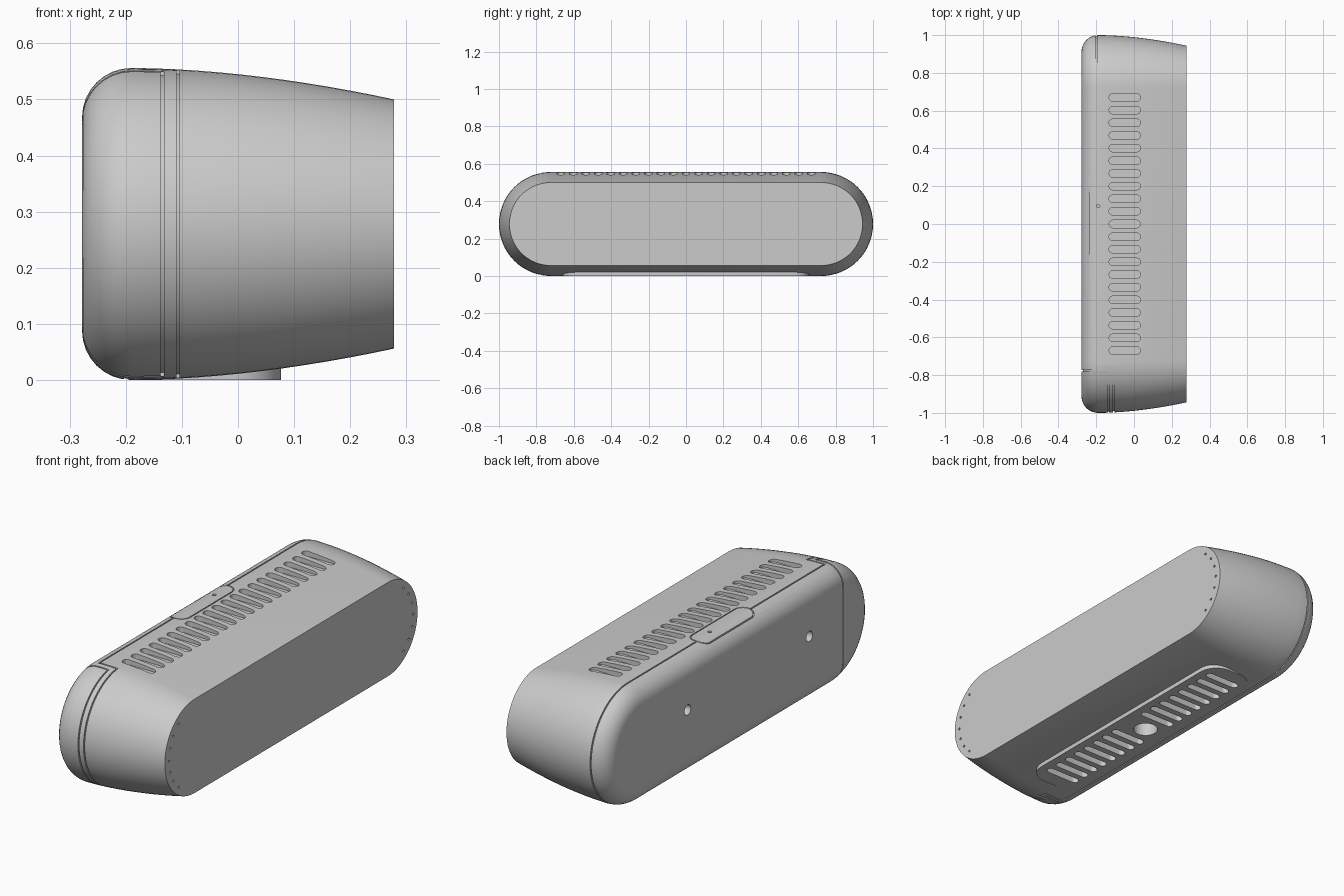
import bpy, bmesh
from math import pi, sin, cos
from mathutils import Matrix

cube = bpy.data.objects.get("Cube")
if cube:
    bpy.data.objects.remove(cube, do_unlink=True)

grey = bpy.data.materials.new("housing_grey")
grey.use_nodes = True
colour = (0.6, 0.6, 0.6, 1)
grey.diffuse_color = colour
grey.node_tree.nodes["Principled BSDF"].inputs["Base Color"].default_value = colour

MID = 0.278     # half height, half depth and axis height
FLAT = 0.722    # half length of the straight sides
ROUND = 0.088   # rounding of the back edge


def make_object(name, bm, helper=False):
    bmesh.ops.recalc_face_normals(bm, faces=bm.faces)
    mesh = bpy.data.meshes.new(name)
    bm.to_mesh(mesh)
    bm.free()
    mesh.materials.append(grey)
    ob = bpy.data.objects.new(name, mesh)
    bpy.context.collection.objects.link(ob)
    ob.hide_render = helper
    return ob


def rounded(cx, cy, hx, hy, r, n=6):
    """Rounded rectangle outline; r = hx = hy gives a circle."""
    pts = []
    for q, (sx, sy) in enumerate([(1, 1), (-1, 1), (-1, -1), (1, -1)]):
        for i in range(n + 1):
            a = (q + i / n) * pi / 2
            p = (cx + sx * (hx - r) + r * cos(a), cy + sy * (hy - r) + r * sin(a))
            if all(abs(p[0] - o[0]) + abs(p[1] - o[1]) > 1e-5 for o in pts):
                pts.append(p)
    return pts


def prism(bm, outline, z0, z1, matrix=Matrix()):
    rings = [[bm.verts.new(matrix @ Matrix.Translation((x, y, z)).translation)
              for x, y in outline] for z in (z0, z1)]
    bm.faces.new(rings[0])
    bm.faces.new(rings[1])
    bridge(bm, *rings)


def bridge(bm, a, b):
    for i in range(len(a)):
        j = (i + 1) % len(a)
        bm.faces.new((a[i], a[j], b[j], b[i]))


def prisms(name, outlines, z0, z1, matrix=Matrix(), helper=True):
    bm = bmesh.new()
    for outline in outlines:
        prism(bm, outline, z0, z1, matrix)
    return make_object(name, bm, helper)


def tube(name, outer, inner, z0, z1):
    bm = bmesh.new()
    loops = [[bm.verts.new((x, y, z)) for x, y in o]
             for o, z in ((outer, z0), (outer, z1), (inner, z1), (inner, z0))]
    for i in range(4):
        bridge(bm, loops[i], loops[(i + 1) % 4])
    return make_object(name, bm, True)


def cut(ob, cutter):
    mod = ob.modifiers.new("cut", "BOOLEAN")
    mod.operation = "DIFFERENCE"
    mod.solver = "EXACT"
    mod.object = cutter
    bpy.ops.object.select_all(action="DESELECT")
    bpy.context.view_layer.objects.active = ob
    ob.select_set(True)
    bpy.ops.object.modifier_apply(modifier=mod.name)


def housing(name, shrink=0.0, helper=False):
    """Stadium sections lofted along x: rounded back edge, tapering front."""
    r = ROUND - shrink
    start = ROUND - MID
    stations = [(start - r * cos(i * pi / 16), ROUND - r * sin(i * pi / 16)) for i in range(9)]
    for i in range(1, 13):
        t = i / 12
        stations.append((start + t * (MID - start), shrink + 0.056 * t ** 1.8))
    bm = bmesh.new()
    rings = []
    for x, inset in stations:
        rad = MID - inset
        outline = rounded(0, MID, FLAT + rad, rad, rad, 16)
        rings.append([bm.verts.new((x, y, z)) for y, z in outline])
    for a, b in zip(rings, rings[1:]):
        bridge(bm, a, b)
    bm.faces.new(rings[0])
    bm.faces.new(rings[-1])
    return make_object(name, bm, helper)


body = housing("housing")
core = housing("groove_core", 0.007, True)
helpers = [core]

# Seams: thin walls trimmed by the core so they only score the skin
G = 0.003
seam = prisms("seam_cutter", [[
    (-0.2 - G, 1.1), (-0.2 + G, 1.1), (-0.2 + G, -0.75 + G), (-0.107 + G, -0.75 + G),
    (-0.107 + G, -1.1), (-0.107 - G, -1.1), (-0.107 - G, -0.75 - G), (-0.2 - G, -0.75 - G)]],
    -0.1, 0.7)
end_seam = prisms("end_seam_cutter", [[
    (-0.4, -0.777 + G), (-0.135 + G, -0.777 + G), (-0.135 + G, -1.1), (-0.135 - G, -1.1),
    (-0.135 - G, -0.777 - G), (-0.4, -0.777 - G)]], -0.1, 0.7)

# Latch outline on the top, interrupting the seam
latch_outer = rounded(-0.192, 0.005, 0.048, 0.203, 0.046)
latch_inner = rounded(-0.192, 0.005, 0.043, 0.198, 0.041)
latch_block = prisms("latch_block", [latch_outer], 0.3, 0.8)
latch = tube("latch_cutter", latch_outer, latch_inner, 0.4, 0.65)
cut(seam, latch_block)
helpers.append(latch_block)
for groove in (seam, end_seam, latch):
    cut(groove, core)
    cut(body, groove)
    helpers.append(groove)

# Top vents and latch pinhole
vents = prisms("top_vent_cutter",
               [rounded(-0.049, i * 0.067, 0.083, 0.02, 0.0199) for i in range(-10, 11)],
               0.53, 0.65)
pinhole = prisms("pinhole_cutter", [rounded(-0.19, 0.095, 0.009, 0.009, 0.009, 4)], 0.53, 0.65)

# Base plate, its vents, and the mounting socket
base = prisms("base_plate", [rounded(-0.0465, 0, 0.1235, 0.66, 0.09)], 0, 0.025, helper=False)
base_vents = prisms("base_vent_cutter",
                    [rounded(-0.05, s * (0.105 + i * 0.066), 0.09, 0.018, 0.0179)
                     for s in (-1, 1) for i in range(8)], -0.05, 0.03)
socket = prisms("socket_cutter", [rounded(-0.068, 0, 0.055, 0.055, 0.055, 8)], -0.05, 0.1)

# Sideways holes: prism axis turned to run along x
along_x = Matrix(((0, 0, 1, 0), (1, 0, 0, 0), (0, 1, 0, 0), (0, 0, 0, 1)))
screw_holes = prisms("screw_hole_cutter",
                     [rounded(y, 0.32, 0.024, 0.024, 0.024) for y in (-0.525, 0.385)],
                     -0.4, -0.22, along_x)
dots = [rounded(s * (FLAT + 0.19 * cos(a)), MID + 0.19 * sin(a), 0.006, 0.006, 0.006, 2)
        for s in (-1, 1) for a in [i * 0.3 for i in range(-3, 4)]]
front_dots = prisms("front_dot_cutter", dots, 0.27, 0.35, along_x)

for cutter in (vents, pinhole, base_vents, socket, screw_holes, front_dots):
    cut(body, cutter)
    helpers.append(cutter)
for cutter in (base_vents, socket):
    cut(base, cutter)

# Cutters are spent once applied
for ob in helpers:
    bpy.data.objects.remove(ob, do_unlink=True)

for ob in (body, base):
    bpy.ops.object.select_all(action="DESELECT")
    bpy.context.view_layer.objects.active = ob
    ob.select_set(True)
    bpy.ops.object.shade_smooth_by_angle(angle=pi / 6)
